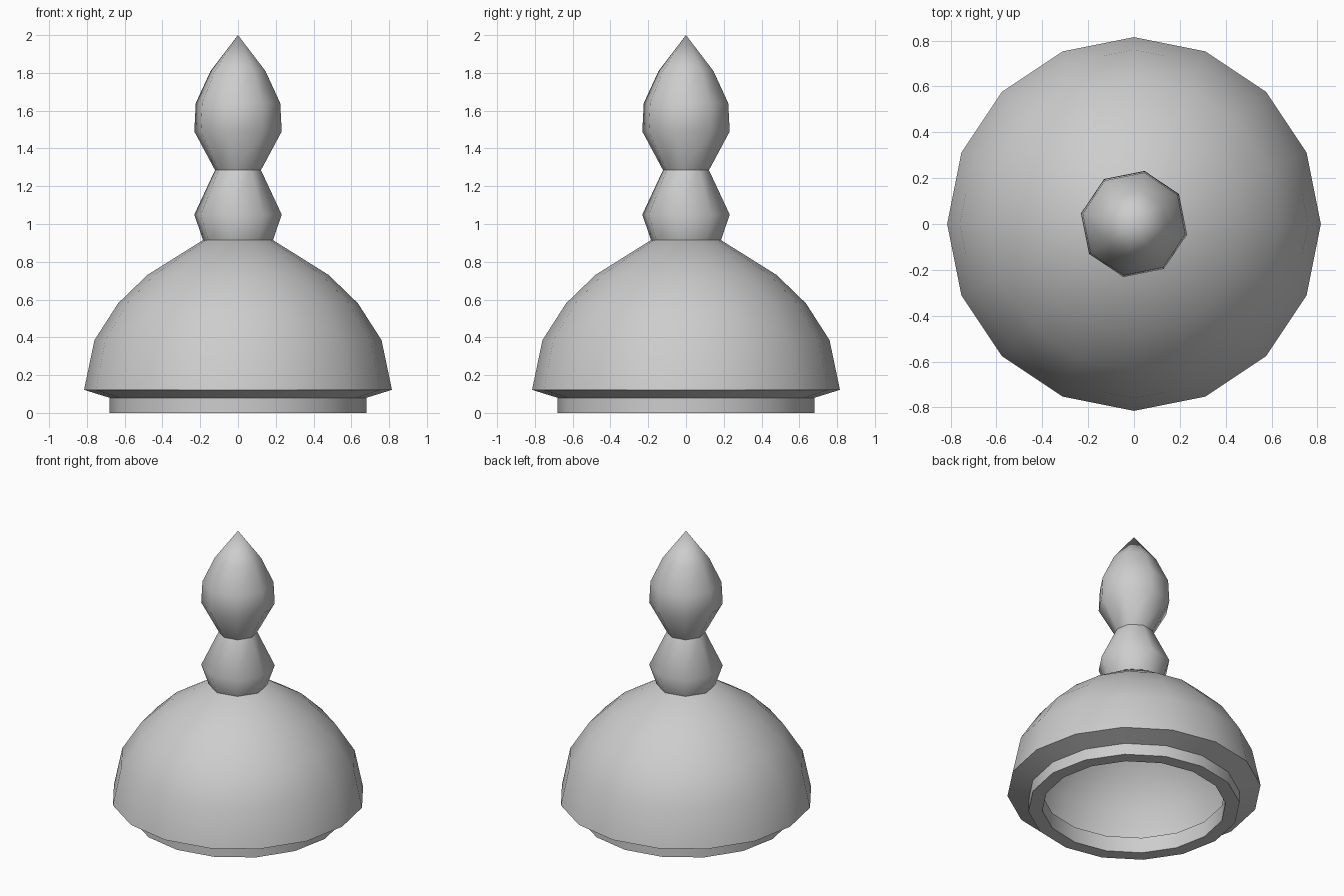
import bpy
import bmesh
from math import radians
from mathutils import Matrix

cube = bpy.data.objects.get("Cube")
if cube:
    bpy.data.objects.remove(cube, do_unlink=True)

grey = bpy.data.materials.new("plain_grey")
grey.use_nodes = True
grey.diffuse_color = (0.61, 0.61, 0.61, 1)
grey.node_tree.nodes["Principled BSDF"].inputs["Base Color"].default_value = grey.diffuse_color


def lathe(name, profile, sides, turn=0.0):
    """Spin a (radius, height) profile around z into a smooth-shaded part."""
    bm = bmesh.new()
    verts = [bm.verts.new((r, 0, z)) for r, z in profile]
    edges = [bm.edges.new(pair) for pair in zip(verts, verts[1:])]
    bmesh.ops.spin(bm, geom=verts + edges, cent=(0, 0, 0), axis=(0, 0, 1),
                   angle=radians(360), steps=sides, use_merge=True)
    bmesh.ops.remove_doubles(bm, verts=bm.verts, dist=0.0005)
    bmesh.ops.recalc_face_normals(bm, faces=bm.faces)
    # Make sure the surface faces outwards
    if bm.calc_volume(signed=True) < 0:
        bmesh.ops.reverse_faces(bm, faces=bm.faces)
    bm.transform(Matrix.Rotation(radians(turn), 4, "Z"))
    mesh = bpy.data.meshes.new(name)
    bm.to_mesh(mesh)
    bm.free()
    mesh.materials.append(grey)
    obj = bpy.data.objects.new(name, mesh)
    bpy.context.collection.objects.link(obj)
    bpy.ops.object.select_all(action="DESELECT")
    obj.select_set(True)
    bpy.context.view_layer.objects.active = obj
    bpy.ops.object.shade_smooth_by_angle(angle=radians(52))


# Hollow dome: outer shell, overhanging lip, collar, then the inside wall,
# which widens again behind the collar to follow the shell
lathe("dome", [(0, 0.915), (0.185, 0.915), (0.48, 0.73), (0.635, 0.58),
               (0.76, 0.385), (0.815, 0.122), (0.68, 0.08), (0.68, 0),
               (0.59, 0), (0.59, 0.11), (0.72, 0.17), (0.67, 0.36),
               (0.56, 0.52), (0.43, 0.66), (0.15, 0.83), (0, 0.83)], 16)

# Faceted finial: lower bead and pointed bud
lathe("finial_bead", [(0, 0.915), (0.189, 0.915), (0.236, 1.05),
                      (0.124, 1.285), (0, 1.285)], 8, -11.25)
lathe("finial_bud", [(0, 1.285), (0.124, 1.285), (0.236, 1.49),
                     (0.228, 1.64), (0.148, 1.81), (0, 2)], 8, -11.25)
